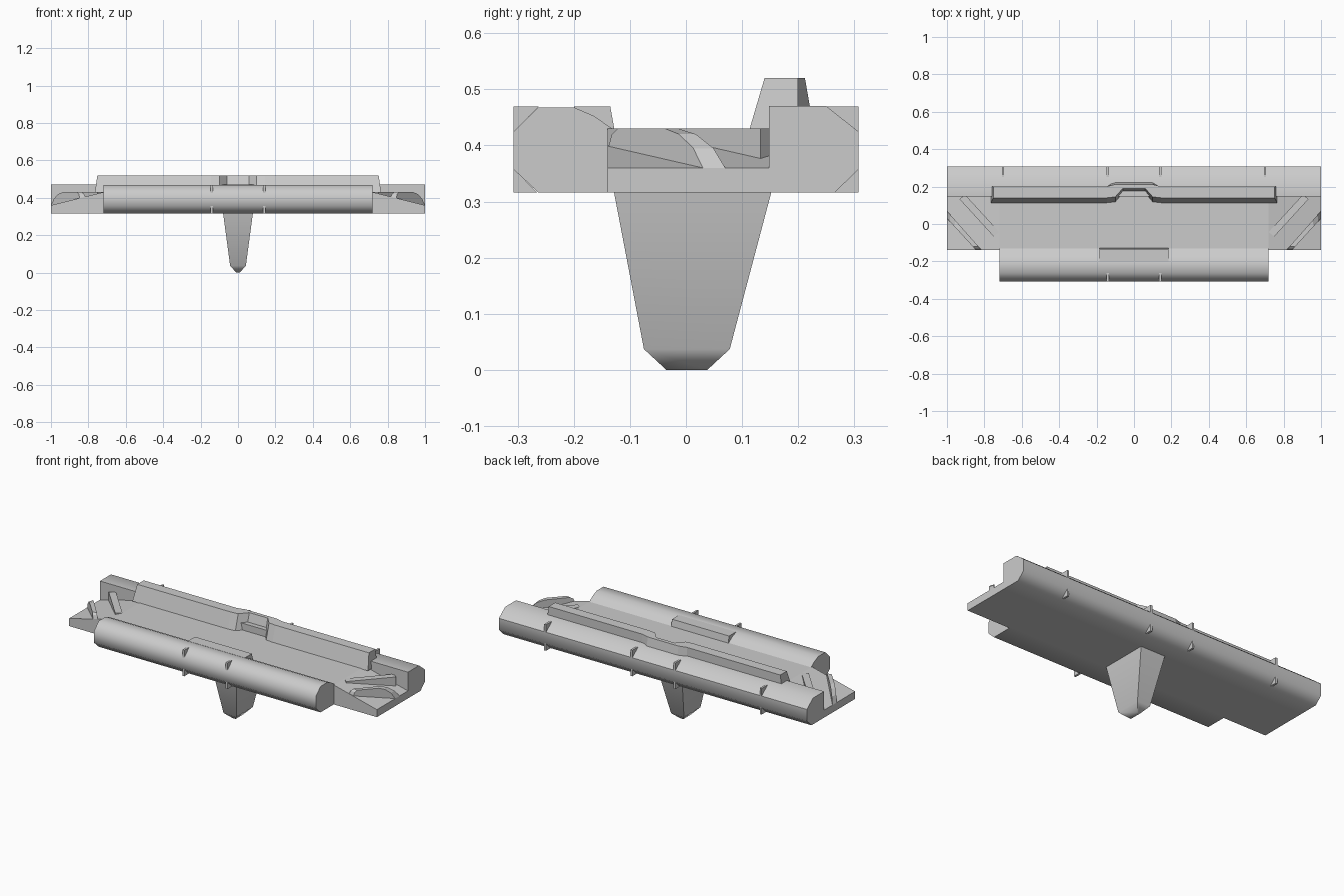
import bpy, bmesh, math

if "Cube" in bpy.data.objects:
    bpy.data.objects.remove(bpy.data.objects["Cube"])


def finish(name, bm, smooth=None):
    bmesh.ops.recalc_face_normals(bm, faces=bm.faces)
    me = bpy.data.meshes.new(name)
    bm.to_mesh(me)
    bm.free()
    ob = bpy.data.objects.new(name, me)
    bpy.context.collection.objects.link(ob)
    if smooth:
        bpy.ops.object.select_all(action='DESELECT')
        ob.select_set(True)
        bpy.context.view_layer.objects.active = ob
        bpy.ops.object.shade_smooth_by_angle(angle=math.radians(smooth))
    return ob


def loft(name, rings, smooth=None):
    """Join equal-length rings of points into a capped solid."""
    bm = bmesh.new()
    vs = [[bm.verts.new(p) for p in r] for r in rings]
    n = len(vs[0])
    for a, b in zip(vs, vs[1:]):
        for i in range(n):
            j = (i + 1) % n
            bm.faces.new((a[i], a[j], b[j], b[i]))
    bm.faces.new(vs[0])
    bm.faces.new(vs[-1])
    return finish(name, bm, smooth)


def extrude_x(name, yz, x0, x1, smooth=None):
    return loft(name, [[(x, y, z) for y, z in yz] for x in (x0, x1)], smooth)


# front hull roll and long rear hull
extrude_x("front_hull", [(-.263, .316), (-.307, .357), (-.307, .425), (-.263, .468),
                         (-.2, .468), (-.165, .453), (-.127, .427), (-.127, .316)],
          -.72, .72, 50)
extrude_x("rear_hull", [(.148, .316), (.265, .316), (.307, .357), (.307, .425),
                        (.25, .47), (.148, .47)], -1, 1, 50)

# deck with sloping ends
deck = [(-1, .316), (1, .316), (1, .36), (.72, .43), (-.72, .43), (-1, .36)]
loft("deck", [[(x, y, z) for x, z in deck] for y in (-.14, .15)])

# low housing on the inner slope of the front hull
extrude_x("deck_housing", [(-.2, .42), (-.2, .469), (-.135, .469), (-.127, .425)],
          -.185, .185)

# raised wall with a set-back centre section: front base, front top, back top, back base
side, mid = (.113, .14, .2, .2), (.165, .19, .212, .228)
rings = []
for xb, xt, s in [(-.765, -.752, side), (-.145, -.145, side), (-.1, -.1, None), (-.06, -.06, mid),
                  (.06, .06, mid), (.1, .1, None), (.145, .145, side), (.765, .752, side)]:
    if s is None:
        s = (.118, .145, .212, .228)
    rings.append([(xb, s[0], .428), (xt, s[1], .52), (xt, s[2], .52), (xb, s[3], .428)])
loft("rear_wall", rings)

# tapered keel
loft("keel", [[(-x, y0, z), (x, y0, z), (x, y1, z), (-x, y1, z)]
              for x, y0, y1, z in [(.08, -.129, .153, .32), (.042, -.075, .078, .037),
                                   (.009, -.035, .038, 0)]], 50)

# diagonal fins on both sloping ends
outer_top = [(0, .395), (.04, .42), (.1, .43), (.6, .43), (.75, .42), (.9, .395), (1, .36)]
for s, side_name in ((-1, "left"), (1, "right")):
    outer = []
    for t, z in outer_top:
        xa, ya = .815 + .185 * t, -.139 + .209 * t
        xb, yb = .845 + .155 * t, -.139 + .169 * t
        outer.append([(s * xa, ya, .34), (s * xa, ya, z), (s * xb, yb, z), (s * xb, yb, .34)])
    loft("outer_fin_" + side_name, outer)
    inner = [[(s * (x - .015), y + .012, .35), (s * (x - .015), y + .012, .43),
              (s * (x + .015), y - .012, .43), (s * (x + .015), y - .012, .35)]
             for x, y in ((.735, -.055), (.918, .145))]
    loft("inner_fin_" + side_name, inner)

# thin triangular ribs squaring off the hull corners
ribs = [(-.14, -1), (.14, -1), (-.7, 1), (-.14, 1), (.14, 1), (.7, 1)]
for x, s in ribs:
    top_in = .25 if s > 0 else .263
    for z, dz, y_in, label in ((.469, -.045, top_in, "top"), (.316, .042, .265, "bottom")):
        extrude_x("hull_rib_" + label, [(s * .307, z), (s * .307, z + dz), (s * y_in, z)],
                  x - .006, x + .006)
